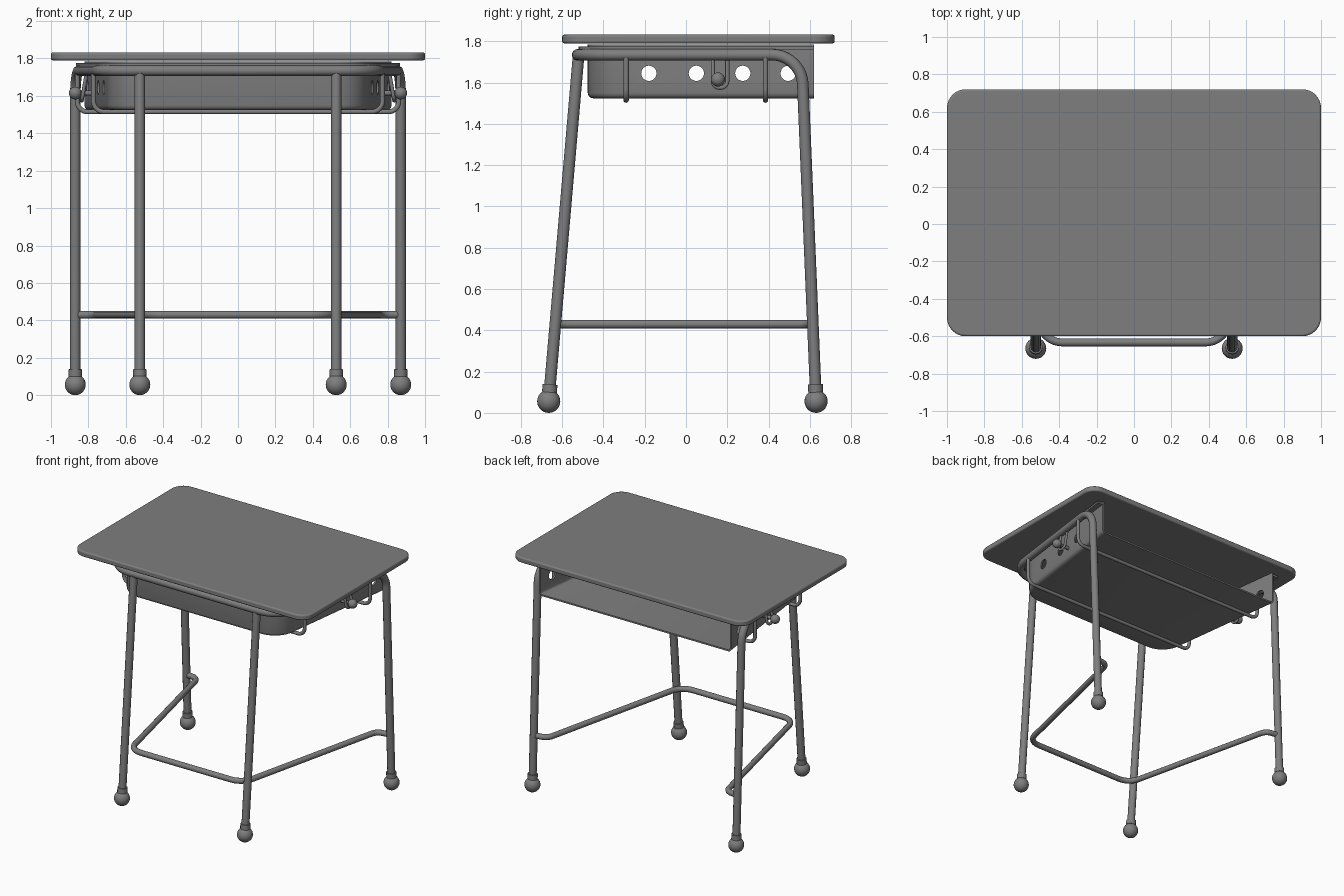
import bpy, bmesh, math
from mathutils import Vector

cube = bpy.data.objects.get("Cube")
if cube:
    bpy.data.objects.remove(cube, do_unlink=True)

grey = bpy.data.materials.new("plain_grey")
grey.use_nodes = True
grey.diffuse_color = (0.21, 0.21, 0.21, 1)
grey.node_tree.nodes["Principled BSDF"].inputs["Base Color"].default_value = grey.diffuse_color


def select(ob):
    bpy.ops.object.select_all(action="DESELECT")
    ob.select_set(True)
    bpy.context.view_layer.objects.active = ob


def finish(ob, name):
    ob.name = name
    ob.data.materials.clear()
    ob.data.materials.append(grey)
    select(ob)
    bpy.ops.object.shade_smooth_by_angle(angle=math.radians(40))
    return ob


def fillet(points, radius, steps=8):
    """Round the inner corners of a polyline with true arcs."""
    pts = [Vector(p) for p in points]
    radii = radius if isinstance(radius, list) else [radius] * (len(pts) - 2)
    out = [pts[0]]
    for a, p, b, r in zip(pts, pts[1:], pts[2:], radii):
        d1, d2 = (p - a).normalized(), (b - p).normalized()
        half = d1.angle(d2) / 2
        t = r * math.tan(half)
        centre = p + (d2 - d1).normalized() * r / math.cos(half)
        v1 = (p - d1 * t - centre).normalized()
        v2 = (p + d2 * t - centre).normalized()
        out += [centre + v1.slerp(v2, i / steps) * r for i in range(steps + 1)]
    return out + [pts[-1]]


def tube(name, points, radius):
    curve = bpy.data.curves.new(name, "CURVE")
    curve.dimensions = "3D"
    curve.bevel_depth = radius
    curve.bevel_resolution = 4
    curve.use_fill_caps = True
    spline = curve.splines.new("POLY")
    spline.points.add(len(points) - 1)
    for sp, p in zip(spline.points, points):
        sp.co = (*p, 1)
    ob = bpy.data.objects.new(name, curve)
    bpy.context.collection.objects.link(ob)
    select(ob)
    bpy.ops.object.convert(target="MESH")
    return finish(bpy.context.object, name)


def ball(name, centre, radius):
    bpy.ops.mesh.primitive_uv_sphere_add(segments=24, ring_count=14, radius=radius, location=centre)
    return finish(bpy.context.object, name)


def prism_bmesh(outline, z0, z1):
    bm = bmesh.new()
    face = bm.faces.new([bm.verts.new((p[0], p[1], z0)) for p in outline])
    top = bmesh.ops.extrude_face_region(bm, geom=[face], use_keep_orig=True)["geom"]
    bmesh.ops.translate(bm, vec=(0, 0, z1 - z0), verts=[g for g in top if isinstance(g, bmesh.types.BMVert)])
    bmesh.ops.recalc_face_normals(bm, faces=bm.faces)
    return bm


def add_mesh(name, bm):
    mesh = bpy.data.meshes.new(name)
    bm.to_mesh(mesh)
    bm.free()
    ob = bpy.data.objects.new(name, mesh)
    bpy.context.collection.objects.link(ob)
    return finish(ob, name)


def apply(ob, kind, **settings):
    mod = ob.modifiers.new(kind.lower(), kind)
    for key, value in settings.items():
        setattr(mod, key, value)
    select(ob)
    bpy.ops.object.modifier_apply(modifier=mod.name)


def tray_outline(grow, y_back=0.62):
    """Tapered plan, open towards the back, with round front corners."""
    back, front, y_front = 0.815 + grow, 0.675 + grow, -0.47 - grow
    return fillet([(-back, y_back, 0), (-front, y_front, 0),
                   (front, y_front, 0), (back, y_back, 0)], 0.17 + grow, 10)


# Table top with rounded corners and softened edge
rect = [(0, -0.6, 0), (1, -0.6, 0), (1, 0.72, 0), (-1, 0.72, 0), (-1, -0.6, 0), (0, -0.6, 0)]
top = add_mesh("table_top", prism_bmesh(fillet(rect, 0.1)[1:-1], 1.79, 1.832))
apply(top, "BEVEL", width=0.01, segments=3, limit_method="ANGLE", angle_limit=math.radians(60))

# Open-backed tray: bottom and wrapping wall
FLOOR = 1.53
bm = prism_bmesh(tray_outline(0), FLOOR, 1.785)
open_faces = [f for f in bm.faces if f.normal.z > 0.9 or f.normal.y > 0.9]
bmesh.ops.delete(bm, geom=open_faces, context="FACES")
rim = [e for e in bm.edges if len(e.link_faces) == 2
       and all(v.co.z < FLOOR + 0.01 for v in e.verts)]
bmesh.ops.bevel(bm, geom=rim, offset=0.02, segments=3, profile=0.5, affect="EDGES")
tray = add_mesh("book_tray", bm)
apply(tray, "SOLIDIFY", thickness=0.012, offset=0)

# Round holes through both tray sides
for y in (-0.18, 0.05, 0.275, 0.495):
    bpy.ops.mesh.primitive_cylinder_add(vertices=24, radius=0.037, depth=2,
                                        location=(0, y, 1.645), rotation=(0, math.pi / 2, 0))
    cutter = bpy.context.object
    cutter.hide_render = True
    apply(tray, "BOOLEAN", object=cutter, operation="DIFFERENCE", solver="EXACT")
    bpy.data.objects.remove(cutter, do_unlink=True)
finish(tray, "book_tray")

# Flat flange of the tray resting on the frame
strip = tray_outline(0.05) + tray_outline(-0.006)[::-1]
add_mesh("tray_flange", prism_bmesh(strip, 1.76, 1.775))

# Main frame: back legs bending into the upper ring
foot_back, foot_front = Vector((0.87, 0.63, 0.06)), Vector((0.525, -0.665, 0.06))
half = [tuple(foot_back), (0.87, 0.56, 1.735), (0.73, -0.525, 1.735)]
path = half + [(-x, y, z) for x, y, z in reversed(half)]
tube("upper_frame_and_back_legs", fillet(path, [0.15, 0.2, 0.2, 0.15], 10), 0.028)


def frame_x(y):
    return 0.87 + (y - 0.56) * 0.129


# Foot rail running between all four legs
half = [(0.87, 0.613, 0.43), (0.765, 0.6, 0.43), (0.48, -0.633, 0.43)]
path = half + [(-x, y, z) for x, y, z in reversed(half)]
tube("foot_rail", fillet(path, [0.07, 0.12, 0.12, 0.07]), 0.021)

# Rods carrying the tray from below
for name, y in (("front_tray_rod", -0.29), ("back_tray_rod", 0.385)):
    x = frame_x(y) + 0.012
    tube(name, fillet([(-x, y, 1.73), (-x, y, 1.515), (x, y, 1.515), (x, y, 1.73)], 0.055), 0.013)

for side, s in (("left", 1), ("right", -1)):
    # Front leg
    head = Vector((s * 0.525, -0.52, 1.735))
    foot = Vector((s * foot_front.x, *foot_front.yz))
    tube(side + "_front_leg", [foot, head], 0.028)

    # Ball feet with collars
    for part, base, up in (("front", foot, head),
                           ("back", Vector((s * 0.87, *foot_back.yz)), Vector((s * 0.87, 0.56, 1.735)))):
        axis = (up - base).normalized()
        ball(f"{side}_{part}_foot", (base.x, base.y, 0.056), 0.056)
        tube(f"{side}_{part}_collar", [base + axis * 0.04, base + axis * 0.078], 0.036)

    # Bag hook: wire loop and knob on a pin
    loop = [(s * 0.81, 0.13, 1.72), (s * 0.835, 0.13, 1.575),
            (s * 0.835, 0.2, 1.575), (s * 0.81, 0.2, 1.72)]
    tube(side + "_hook_loop", fillet(loop, 0.033), 0.01)
    tube(side + "_hook_pin", [(s * 0.75, 0.155, 1.615), (s * 0.87, 0.155, 1.615)], 0.013)
    ball(side + "_hook_knob", (s * 0.87, 0.155, 1.615), 0.034)
